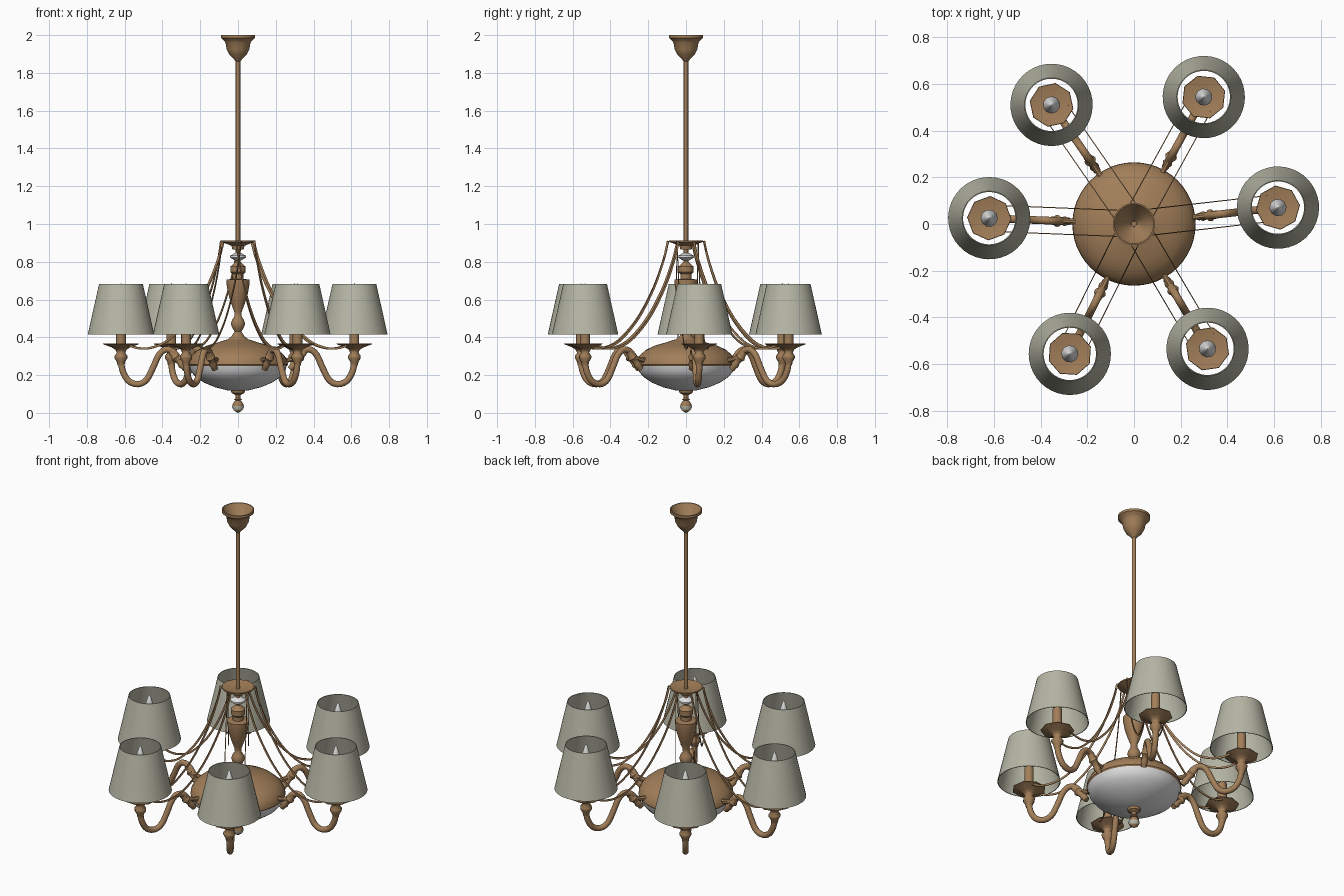
import bpy, math
from mathutils import Vector, Matrix

cube = bpy.data.objects.get("Cube")
if cube:
    bpy.data.objects.remove(cube)


def material(name, rgb):
    m = bpy.data.materials.new(name)
    m.use_nodes = True
    m.diffuse_color = (*rgb, 1)
    m.node_tree.nodes["Principled BSDF"].inputs["Base Color"].default_value = (*rgb, 1)
    return m


bronze = material("antique bronze", (0.36, 0.21, 0.10))
fabric = material("shade fabric", (0.47, 0.47, 0.38))
white = material("white glass", (0.76, 0.76, 0.77))


def add(name, verts, faces, mat, angle=40):
    me = bpy.data.meshes.new(name)
    me.from_pydata(verts, [], faces)
    me.materials.append(mat)
    ob = bpy.data.objects.new(name, me)
    bpy.context.collection.objects.link(ob)
    bpy.ops.object.select_all(action="DESELECT")
    ob.select_set(True)
    bpy.context.view_layer.objects.active = ob
    bpy.ops.object.shade_smooth_by_angle(angle=math.radians(angle))
    return ob


def lathe(name, profile, mat, n=32, frame=Matrix(), angle=40):
    """Spin (radius, height) points, listed bottom to top, about the frame's z axis."""
    verts = [frame @ Vector((r * math.cos(t), r * math.sin(t), z))
             for r, z in profile for t in (math.tau * k / n for k in range(n))]
    faces = [(i * n + k, i * n + (k + 1) % n, (i + 1) * n + (k + 1) % n, (i + 1) * n + k)
             for i in range(len(profile) - 1) for k in range(n)]
    return add(name, verts, faces, mat, angle)


def spline(pts, steps=5):
    """Catmull-Rom smoothing of a path in (radius, height)."""
    p = [Vector(q) for q in (pts[0], *pts, pts[-1])]
    out = []
    for a, b, c, d in zip(p, p[1:], p[2:], p[3:]):
        for s in range(steps):
            t = s / steps
            out.append(0.5 * (2 * b + (c - a) * t + (2 * a - 5 * b + 4 * c - d) * t * t
                              + (3 * b - a - 3 * c + d) * t ** 3))
    return out + [p[-1]]


def sweep(name, pts, half, width, mat, frame, n, offset=0):
    """Sweep an n-sided section along a path in the frame's xz plane."""
    path = spline(pts)
    verts = []
    for i, p in enumerate(path):
        d = (path[min(i + 1, len(path) - 1)] - path[max(i - 1, 0)]).normalized()
        for k in range(n):
            t = math.tau * (k + 0.5) / n
            u, v = half * math.cos(t), width * math.sin(t)
            verts.append(frame @ Vector((p.x - d.y * u, offset + v, p.y + d.x * u)))
    faces = [(i * n + k, i * n + (k + 1) % n, (i + 1) * n + (k + 1) % n, (i + 1) * n + k)
             for i in range(len(path) - 1) for k in range(n)]
    last = (len(path) - 1) * n
    faces += [tuple(range(n))[::-1], tuple(range(last, last + n))]
    return add(name, verts, faces, mat)


# Ceiling canopy, hollow at the top, and the hanging rod
lathe("ceiling_canopy", [(0.012, 1.86), (0.02, 1.87), (0.045, 1.895), (0.06, 1.925),
      (0.066, 1.96), (0.075, 1.972), (0.09, 1.985), (0.09, 2.0), (0.084, 2.0),
      (0.06, 1.96), (0.012, 1.90)], bronze)
lathe("hanging_rod", [(0, 0.84), (0.012, 0.84), (0.012, 1.95), (0, 1.95)], bronze, 12)

# Central column, from the top dish down to the bowl
lathe("strand_dish", [(0, 0.865), (0.03, 0.865), (0.035, 0.885), (0.06, 0.895), (0.09, 0.905),
      (0.09, 0.912), (0.05, 0.905), (0, 0.90)], bronze)
lathe("glass_collar", [(0, 0.805), (0.018, 0.808), (0.042, 0.822), (0.042, 0.832),
      (0.018, 0.845), (0, 0.85)], white, 16)
lathe("turned_column", [(0.06, 0.385), (0.035, 0.405), (0.018, 0.43), (0.03, 0.45),
      (0.038, 0.472), (0.03, 0.495), (0.018, 0.512), (0.02, 0.535), (0.035, 0.575),
      (0.052, 0.63), (0.062, 0.69), (0.062, 0.705), (0.03, 0.71), (0.03, 0.735),
      (0.04, 0.745), (0.04, 0.775), (0.028, 0.785), (0.014, 0.80), (0.012, 0.85)], bronze, 24)

# Bowl: bronze dome above, white glass below, finial underneath
lathe("bowl_dome", [(0.258, 0.248), (0.264, 0.255), (0.262, 0.275), (0.245, 0.305), (0.21, 0.335),
      (0.16, 0.358), (0.11, 0.372), (0.085, 0.38), (0.06, 0.388), (0, 0.40)], bronze, 48)
lathe("glass_bowl", [(0, 0.115), (0.06, 0.12), (0.12, 0.135), (0.18, 0.16), (0.225, 0.19),
      (0.25, 0.22), (0.258, 0.25)], white, 48)
lathe("bottom_finial", [(0.01, 0.064), (0.022, 0.07), (0.012, 0.08), (0.014, 0.095),
      (0.034, 0.105), (0.038, 0.12), (0, 0.125)], bronze, 20)
lathe("finial_ball", [(0, 0), (0.008, 0.003), (0.022, 0.014), (0.029, 0.03), (0.029, 0.045),
      (0.02, 0.06), (0.01, 0.067)], bronze, 20)
lathe("finial_band", [(0.024, 0.014), (0.031, 0.03), (0.031, 0.036)], fabric, 20)

arm_path = [(0.62, 0.29), (0.612, 0.225), (0.58, 0.17), (0.53, 0.152), (0.485, 0.175),
            (0.45, 0.24), (0.42, 0.305), (0.385, 0.335), (0.345, 0.325), (0.31, 0.285)]
strand_path = [(0.078, 0.91), (0.105, 0.81), (0.165, 0.66), (0.26, 0.50), (0.37, 0.385),
               (0.46, 0.345), (0.53, 0.343), (0.58, 0.36)]

# Six slightly uneven arms, each with cup, candle, bulb, shade and two strands
for i, degrees in enumerate((6.5, 61.2, 124.7, 177.7, 243.7, 300.5), 1):
    turn = Matrix.Rotation(math.radians(degrees), 4, "Z")
    seat = turn @ Matrix.Translation((0.62, 0, 0))
    sweep(f"arm_{i}", arm_path, 0.017, 0.017, bronze, turn, 12)

    # Turned joint that leans from the arm's crest down to the bowl rim
    lean = Vector((0.75, 0, 0.9)).to_track_quat("Z", "Y").to_matrix().to_4x4()
    joint = turn @ Matrix.Translation((0.278, 0, 0.232)) @ lean
    lathe(f"arm_joint_{i}", [(0, 0), (0.016, 0), (0.016, 0.015), (0.021, 0.03), (0.016, 0.045),
          (0.018, 0.065), (0.026, 0.08), (0.018, 0.095), (0.017, 0.12), (0, 0.12)],
          bronze, 12, joint)
    sweep(f"arm_root_{i}", [(0.22, 0.285), (0.27, 0.28), (0.32, 0.295)], 0.013, 0.013,
          bronze, turn, 8)

    lathe(f"cup_{i}", [(0.018, 0.25), (0.022, 0.27), (0.034, 0.29), (0.034, 0.302),
          (0.022, 0.318), (0.03, 0.335), (0.05, 0.347), (0.095, 0.364), (0.093, 0.368),
          (0.04, 0.358), (0, 0.358)], bronze, 8, seat, 60)
    lathe(f"candle_{i}", [(0.026, 0.355), (0.026, 0.50), (0, 0.50)], bronze, 16, seat)
    lathe(f"bulb_{i}", [(0.016, 0.50), (0.034, 0.53), (0.037, 0.56), (0.03, 0.60),
          (0.017, 0.645), (0.006, 0.68), (0, 0.687)], white, 10, seat)
    lathe(f"shade_{i}", [(0.112, 0.683), (0.172, 0.415), (0.176, 0.415), (0.116, 0.683),
          (0.112, 0.683)], fabric, 40, seat)
    for side in (-1, 1):
        sweep(f"strand_{i}_{'left' if side > 0 else 'right'}", strand_path, 0.008, 0.003,
              bronze, turn, 4, side * 0.056)
